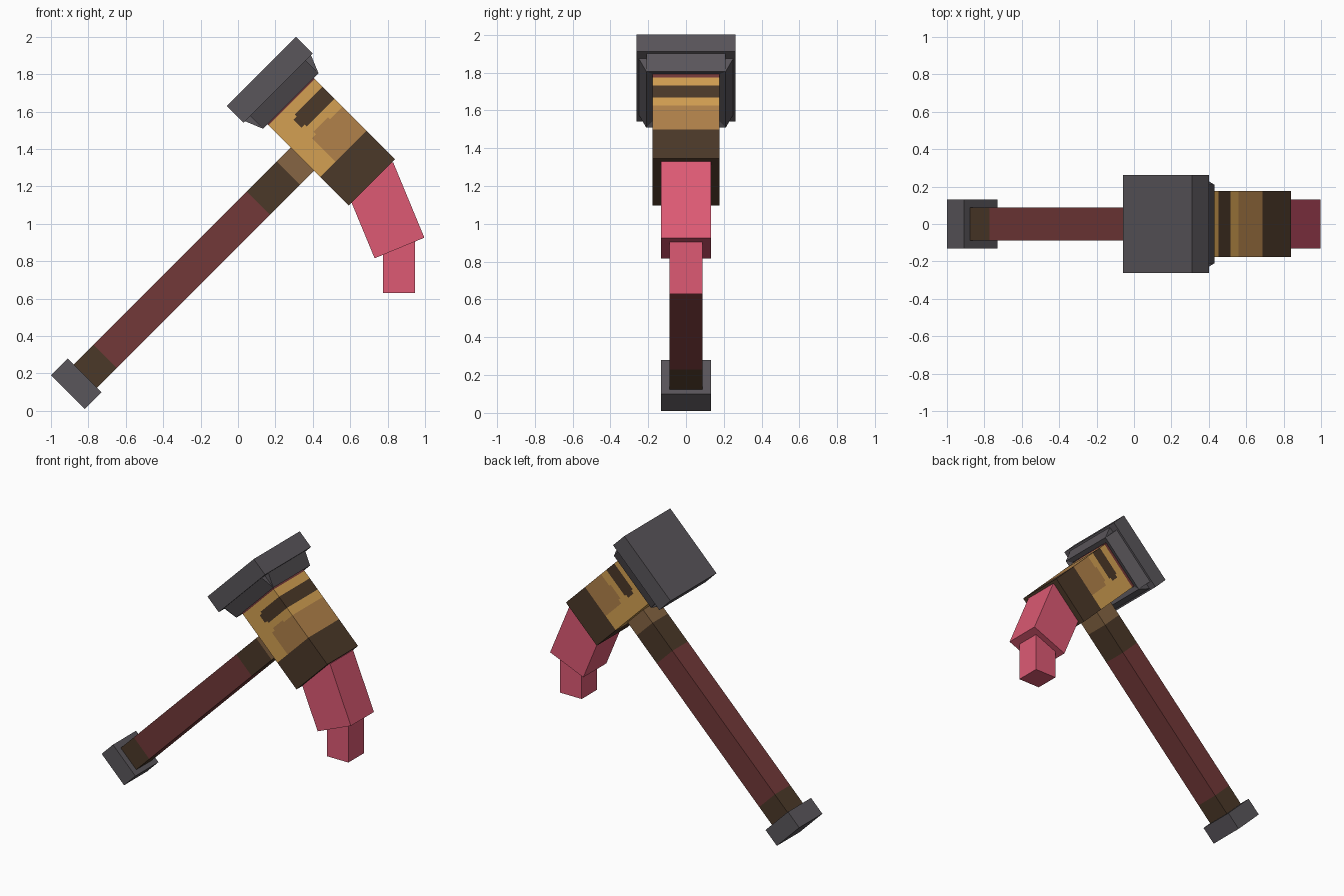
import bpy, bmesh, math
from mathutils import Matrix, Vector

if "Cube" in bpy.data.objects:
    bpy.data.objects.remove(bpy.data.objects["Cube"])

def srgb(r, g, b):
    lin = [((c / 255 + 0.055) / 1.055) ** 2.4 for c in (r, g, b)]
    return (*lin, 1.0)

def material(name, rgb):
    m = bpy.data.materials.new(name)
    m.diffuse_color = srgb(*rgb)
    m.use_nodes = True
    m.node_tree.nodes["Principled BSDF"].inputs["Base Color"].default_value = m.diffuse_color
    return m

STEEL = material("dark steel", (90, 86, 91))
RED = material("dark red", (114, 56, 56))
TAN = material("golden tan", (211, 160, 82))
BROWN = material("light brown", (177, 129, 74))
DARK = material("dark brown", (75, 56, 40))
MID = material("mid brown", (134, 101, 67))
PINK = material("pink", (221, 90, 116))

TILT = math.radians(45)   # frame of handle and head: x along the head, z along the handle

def finish(name, bm, mats, angle=0.0, rule=None):
    bmesh.ops.recalc_face_normals(bm, faces=bm.faces)
    bm.normal_update()
    if rule:
        for f in bm.faces:
            f.material_index = mats.index(rule(f.calc_center_median(), f.normal))
    bm.transform(Matrix.Rotation(angle, 4, 'Y'))
    me = bpy.data.meshes.new(name)
    bm.to_mesh(me)
    bm.free()
    for m in mats:
        me.materials.append(m)
    ob = bpy.data.objects.new(name, me)
    bpy.context.collection.objects.link(ob)
    return ob

def box(name, xs, half_y, zs, mats, angle=0.0, cuts_x=(), cuts_z=(), rule=None):
    """Box between two x and two z values, cut into bands that a rule can colour."""
    bm = bmesh.new()
    bmesh.ops.create_cube(bm, size=1)
    size = Vector((xs[1] - xs[0], 2 * half_y, zs[1] - zs[0]))
    mid = Vector((sum(xs) / 2, 0, sum(zs) / 2))
    bm.transform(Matrix.Translation(mid) @ Matrix.Diagonal((*size, 1)))
    for axis, cuts in (((1, 0, 0), cuts_x), ((0, 0, 1), cuts_z)):
        for c in cuts:
            bmesh.ops.bisect_plane(bm, geom=bm.verts[:] + bm.edges[:] + bm.faces[:],
                                   plane_co=Vector(axis) * c, plane_no=axis)
    return finish(name, bm, mats, angle, rule)

# Handle with dark wraps at both ends
def handle_colour(c, n):
    if c.z < -0.297 or 0.863 < c.z < 1.089:
        return DARK
    return MID if c.z > 1.089 else RED

box("handle", (-0.796, -0.62), 0.088, (-0.46, 1.21), [RED, DARK, MID], TILT,
    cuts_z=(-0.297, 0.863, 1.089), rule=handle_colour)
box("pommel", (-0.841, -0.587), 0.132, (-0.573, -0.445), [STEEL], TILT)

# Head with red collar, dark notch, worn patch and dark end band
def head_colour(c, n):
    if c.x < -0.965:
        return RED
    if c.x > -0.574:
        return DARK
    if n.z < -0.5:
        return TAN
    if -0.905 < c.x < -0.815 and c.z > 1.31:
        if c.z > 1.335 or -0.89 < c.x < -0.83:
            return DARK
    if c.z > 1.31:
        start = -0.75 if c.z < 1.34 else -0.77 if c.z < 1.45 else -0.755
        if c.x > start:
            return BROWN
    return TAN

box("head", (-1.075, -0.358), 0.176, (1.195, 1.544), [TAN, RED, DARK, BROWN], TILT,
    cuts_x=(-0.965, -0.905, -0.89, -0.83, -0.815, -0.77, -0.755, -0.75, -0.574),
    cuts_z=(1.31, 1.335, 1.34, 1.45), rule=head_colour)

# Striking block
box("striking_block", (-1.195, -1.068), 0.263, (1.11, 1.634), [STEEL], TILT)

# Four inward-leaning lips around the head, behind the block
lip = [(-1.075, 0.252), (-0.972, 0.21), (-0.986, 0.177), (-1.075, 0.214)]
for i, side in enumerate(("top", "front", "bottom", "back")):
    bm = bmesh.new()
    face = bm.faces.new([bm.verts.new((x, -0.21, r)) for x, r in lip])
    ext = bmesh.ops.extrude_face_region(bm, geom=[face])
    bmesh.ops.translate(bm, vec=(0, 0.42, 0),
                        verts=[g for g in ext["geom"] if isinstance(g, bmesh.types.BMVert)])
    bm.transform(Matrix.Translation((0, 0, 1.371)) @ Matrix.Rotation(i * math.pi / 2, 4, 'X'))
    finish(side + "_lip", bm, [STEEL], TILT)

# Bent claw in two segments
box("claw_upper", (-0.911, -0.474), 0.132, (0.987, 1.275), [PINK], math.radians(67.5))
box("claw_tip", (0.774, 0.946), 0.088, (0.63, 0.95), [PINK])
